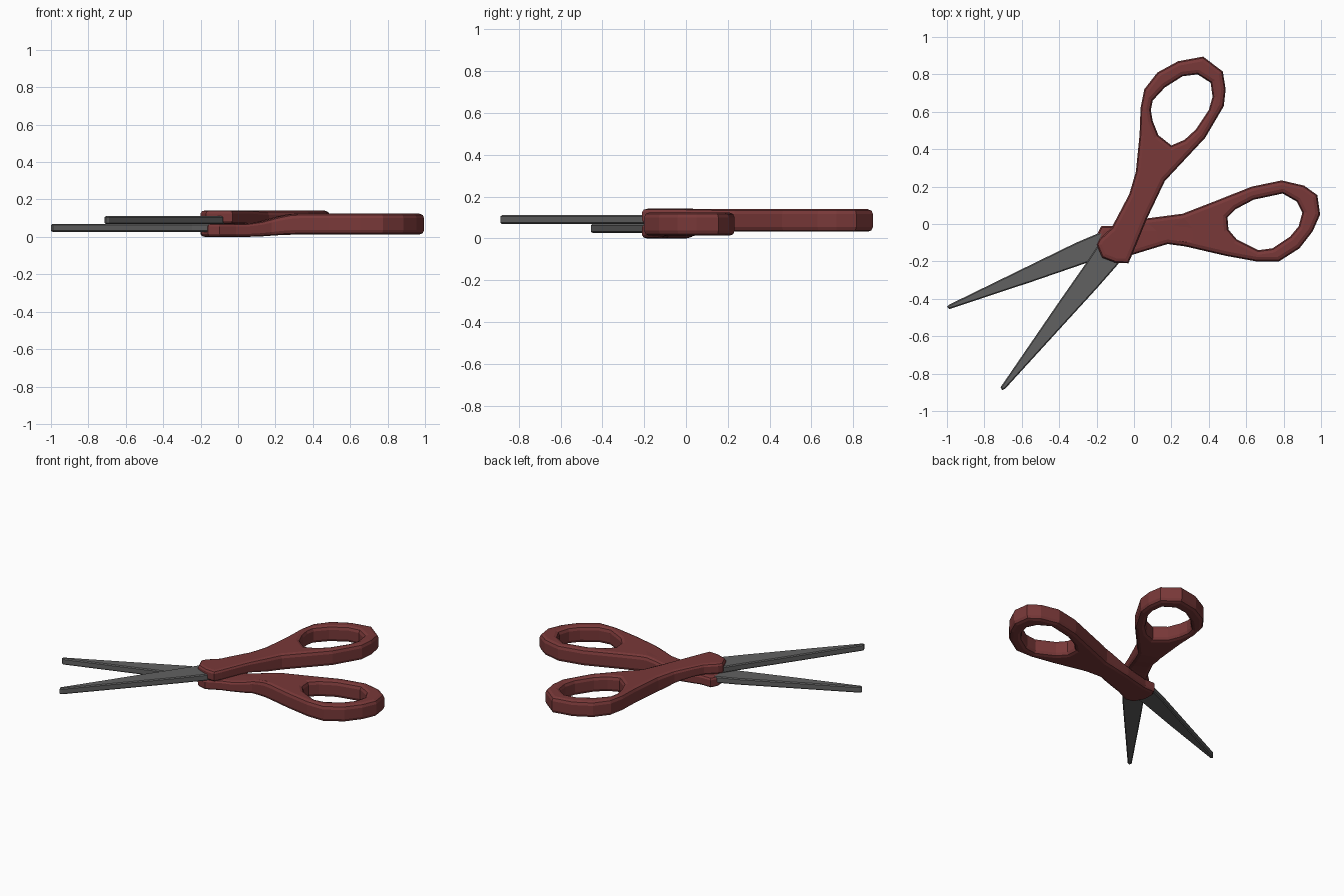
import bpy, bmesh, math
from mathutils import Vector

if "Cube" in bpy.data.objects:
    bpy.data.objects.remove(bpy.data.objects["Cube"])

PIVOT = Vector((-0.10, -0.11, 0))


def material(name, color):
    m = bpy.data.materials.new(name)
    m.diffuse_color = (*color, 1)
    m.use_nodes = True
    m.node_tree.nodes["Principled BSDF"].inputs["Base Color"].default_value = m.diffuse_color
    return m


RED = material("red_plastic", (0.19, 0.04, 0.04))
STEEL = material("dark_steel", (0.12, 0.12, 0.12))


def plate(name, loops, half, bevel, resolution, mat):
    """Filled outline (with optional holes), thickened around z = 0 with bevelled edges."""
    cu = bpy.data.curves.new(name + "_outline", 'CURVE')
    cu.dimensions = '2D'
    cu.fill_mode = 'BOTH'
    cu.extrude = half - bevel
    cu.bevel_depth = bevel
    cu.offset = -bevel
    cu.bevel_resolution = resolution
    for pts in loops:
        sp = cu.splines.new('POLY')
        sp.points.add(len(pts) - 1)
        for p, co in zip(sp.points, pts):
            p.co = (*co, 0, 1)
        sp.use_cyclic_u = True
    tmp = bpy.data.objects.new(name + "_tmp", cu)
    bpy.context.collection.objects.link(tmp)
    bpy.context.view_layer.update()
    me = bpy.data.meshes.new_from_object(
        tmp.evaluated_get(bpy.context.evaluated_depsgraph_get()))
    bpy.data.objects.remove(tmp)
    bpy.data.curves.remove(cu)
    me.name = name
    me.materials.clear()
    me.materials.append(mat)
    ob = bpy.data.objects.new(name, me)
    bpy.context.collection.objects.link(ob)
    bm = bmesh.new()
    bm.from_mesh(me)
    bmesh.ops.remove_doubles(bm, verts=bm.verts, dist=0.0005)
    bmesh.ops.recalc_face_normals(bm, faces=bm.faces)
    for f in bm.faces:
        f.smooth = False
    bm.to_mesh(me)
    bm.free()
    return ob


def handle(name, outline, hole, angle, thin, full):
    """Handle whose z range blends from thin (at the pivot) to full (at the ring)."""
    half = 0.055
    ob = plate(name, [outline, hole], half, 0.024, 1, RED)
    axis = Vector((math.cos(angle), math.sin(angle), 0))
    bm = bmesh.new()
    bm.from_mesh(ob.data)
    for d in (0.14, 0.23, 0.32, 0.42):
        bmesh.ops.bisect_plane(bm, geom=bm.verts[:] + bm.edges[:] + bm.faces[:],
                               plane_co=PIVOT + axis * d, plane_no=axis)
    for v in bm.verts:
        t = min(1, max(0, ((v.co - PIVOT).dot(axis) - 0.14) / 0.28))
        t = t * t * (3 - 2 * t)
        lo, hi = (a + (b - a) * t for a, b in zip(thin, full))
        v.co.z = lo + (hi - lo) * (v.co.z + half) / (2 * half)
    bmesh.ops.triangulate(bm, faces=[f for f in bm.faces if len(f.verts) > 3])
    bm.to_mesh(ob.data)
    bm.free()


# Upper handle with finger ring
handle("upper_handle",
       [(-.20, -.11), (-.17, -.18), (-.10, -.207), (-.03, -.21), (-.008, -.16), (.07, .03),
        (.165, .23), (.38, .46), (.48, .63), (.49, .72), (.475, .815), (.37, .895),
        (.235, .87), (.125, .81), (.055, .72), (.035, .62), (.03, .48), (.01, .28),
        (-.025, .16), (-.12, -.02), (-.185, -.08)],
       [(.20, .42), (.27, .45), (.33, .505), (.40, .61), (.42, .68), (.41, .755), (.34, .80),
        (.26, .79), (.165, .73), (.10, .66), (.09, .61), (.10, .55), (.13, .475)],
       math.radians(64), (0.070, 0.142), (0.032, 0.140))

# Lower handle, flipped, passing under the upper one
handle("lower_handle",
       [(-.175, -.012), (-.20, -.06), (-.195, -.13), (-.16, -.195), (-.10, -.21), (-.01, -.165),
        (.18, -.107), (.275, -.12), (.49, -.17), (.655, -.20), (.775, -.20), (.885, -.13),
        (.955, -.04), (.995, .05), (.98, .155), (.91, .205), (.79, .233), (.63, .20),
        (.415, .115), (.26, .055), (.07, .03), (-.10, -.012)],
       [(.50, .035), (.545, .08), (.64, .13), (.795, .163), (.87, .12), (.90, .06), (.88, -.013),
        (.835, -.067), (.74, -.13), (.665, -.14), (.55, -.083), (.505, -.03)],
       math.radians(8), (0.0, 0.070), (0.013, 0.124))

# Blades, each embedded in its own handle
upper_blade = plate("upper_blade",
                    [[(-.06, -.03), (-.17, -.08), (-.25, -.20), (-.40, -.415), (-.713, -.872),
                      (-.705, -.888), (-.69, -.882), (-.195, -.34), (-.085, -.215), (-.02, -.10)]],
                    0.021, 0.006, 0, STEEL)
upper_blade.location.z = 0.090
lower_blade = plate("lower_blade",
                    [[(-.05, -.05), (-.18, -.045), (-.31, -.10), (-.99, -.432), (-1.0, -.443),
                      (-.988, -.455), (-.55, -.31), (-.245, -.205), (-.13, -.18), (-.03, -.13)]],
                    0.021, 0.006, 0, STEEL)
lower_blade.location.z = 0.048
